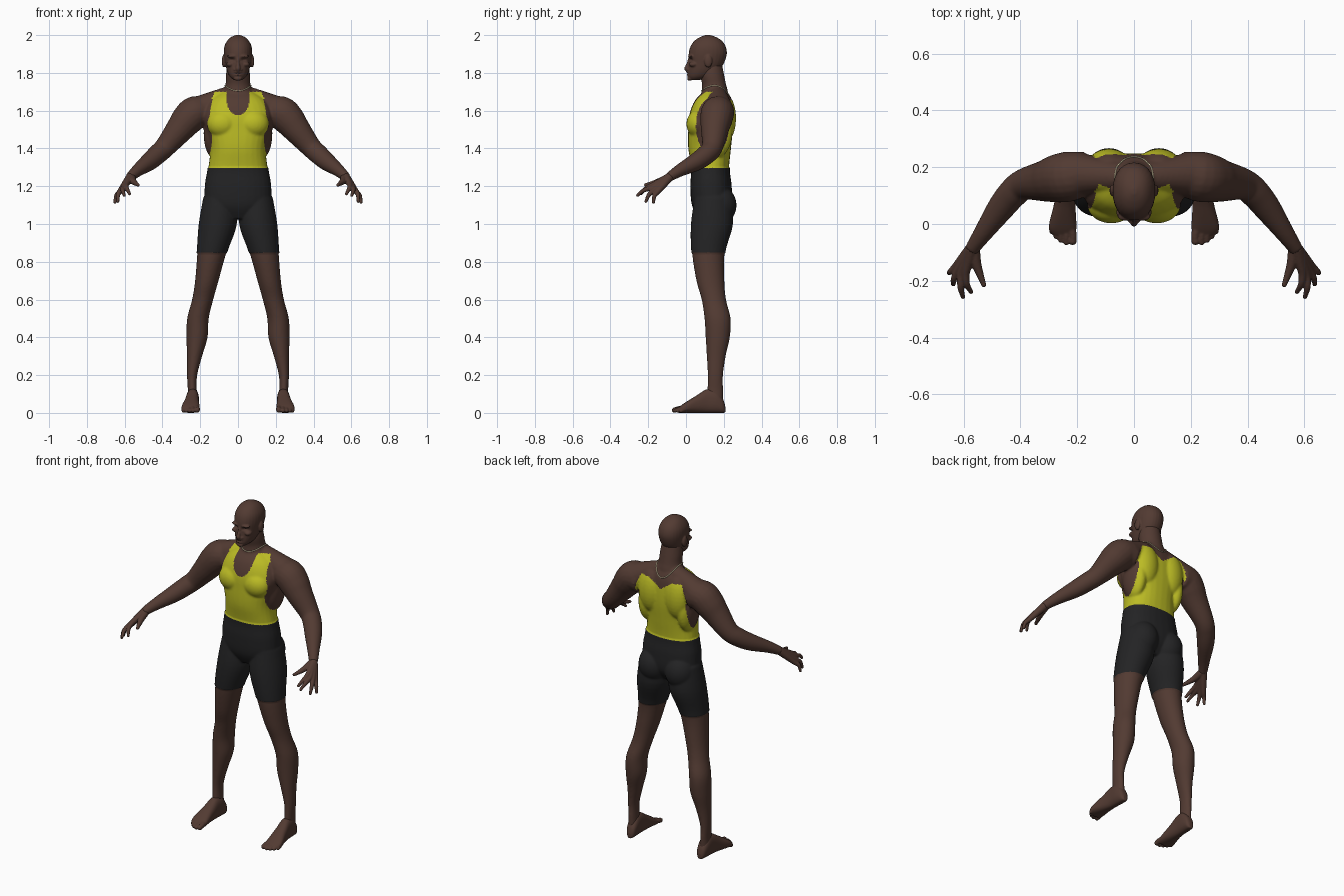
import bpy, bmesh, math
from mathutils import Vector, Matrix
from mathutils.bvhtree import BVHTree

if "Cube" in bpy.data.objects:
    bpy.data.objects.remove(bpy.data.objects["Cube"])


def material(name, rgb):
    m = bpy.data.materials.new(name)
    m.diffuse_color = (*rgb, 1)
    m.use_nodes = True
    m.node_tree.nodes["Principled BSDF"].inputs["Base Color"].default_value = m.diffuse_color
    return m


SKIN = material("dark_brown_skin", (0.085, 0.043, 0.032))
VEST = material("yellow_green_vest", (0.50, 0.50, 0.018))
SHORTS = material("black_shorts", (0.017, 0.017, 0.018))
CHAIN = material("cream_chain", (0.70, 0.62, 0.40))


def spline(rows, steps=5):
    """Smooth a list of equal-length tuples with Catmull-Rom interpolation."""
    out, n = [], len(rows)
    for i in range(n - 1):
        a, b, c, d = (rows[max(0, min(n - 1, i + k))] for k in (-1, 0, 1, 2))
        for s in range(steps):
            t = s / steps
            out.append([0.5 * (2 * q + (r - p) * t + (2 * p - 5 * q + 4 * r - w) * t * t
                               + (3 * q - p - 3 * r + w) * t ** 3)
                        for p, q, r, w in zip(a, b, c, d)])
    return out + [list(rows[-1])]


def loft(bm, rings, p=2.0, n=28):
    """Skin superellipse rings given as (centre, half axis u, half axis v)."""
    loops = []
    for c, u, v in rings:
        loop = []
        for k in range(n):
            a = 2 * math.pi * k / n
            ca, sa = math.cos(a), math.sin(a)
            loop.append(bm.verts.new(c + u * math.copysign(abs(ca) ** (2 / p), ca)
                                     + v * math.copysign(abs(sa) ** (2 / p), sa)))
        loops.append(loop)
    for a, b in zip(loops, loops[1:]):
        for k in range(n):
            bm.faces.new((a[k], a[(k + 1) % n], b[(k + 1) % n], b[k]))
    bm.faces.new(loops[0][::-1])
    bm.faces.new(loops[-1])


def stack(bm, rows, p=2.0, s=1):
    """Horizontal rings: (z, centre x, half width, front y, back y)."""
    loft(bm, [(Vector((s * cx, (y0 + y1) / 2, z)), Vector((max(w, .002), 0, 0)),
               Vector((0, (y1 - y0) / 2, 0))) for z, cx, w, y0, y1 in spline(rows)], p)


def tube(bm, pts, s=1, n=20):
    """Round limb through (x, y, z, radius)."""
    pts = spline([(s * x, y, z, r) for x, y, z, r in pts])
    rings = []
    for i, q in enumerate(pts):
        t = Vector(pts[min(i + 1, len(pts) - 1)][:3]) - Vector(pts[max(i - 1, 0)][:3])
        u = t.cross(Vector((0, 0.3, 1))).normalized()
        rings.append((Vector(q[:3]), u * q[3], t.normalized().cross(u) * q[3]))
    loft(bm, rings, n=n)


def blob(bm, c, r, s=1):
    bmesh.ops.create_uvsphere(bm, u_segments=24, v_segments=16, radius=1,
                              matrix=Matrix.Translation((s * c[0], c[1], c[2])) @ Matrix.Diagonal((*r, 1)))


def fuse(name, bm, voxel, smooth, mats):
    """Merge all overlapping volumes into one smooth skin."""
    bmesh.ops.recalc_face_normals(bm, faces=bm.faces)
    me = bpy.data.meshes.new(name)
    bm.to_mesh(me)
    bm.free()
    ob = bpy.data.objects.new(name, me)
    bpy.context.collection.objects.link(ob)
    re = ob.modifiers.new("fuse", 'REMESH')
    re.mode, re.voxel_size = 'VOXEL', voxel
    sm = ob.modifiers.new("soften", 'SMOOTH')
    sm.factor, sm.iterations = 0.5, smooth
    ob.data = bpy.data.meshes.new_from_object(ob.evaluated_get(bpy.context.evaluated_depsgraph_get()))
    ob.modifiers.clear()
    ob.data.name = name
    ob.data.materials.clear()
    for m in mats:
        ob.data.materials.append(m)
    for f in ob.data.polygons:
        f.use_smooth, f.material_index = True, 0
    return ob


# Body: torso, neck, arms and legs
bm = bmesh.new()
stack(bm, [(1.03, 0, .08, .07, .19), (1.10, 0, .165, .035, .235), (1.20, 0, .172, .027, .238),
           (1.29, 0, .158, .03, .228), (1.40, 0, .148, .012, .238), (1.50, 0, .172, .012, .248),
           (1.58, 0, .182, .018, .248), (1.65, 0, .15, .045, .240), (1.69, 0, .10, .08, .225),
           (1.71, 0, .06, .10, .21)], p=2.3)
stack(bm, [(1.64, 0, .10, .08, .225), (1.70, 0, .078, .083, .222), (1.74, 0, .066, .085, .212),
           (1.79, 0, .064, .075, .202), (1.85, 0, .055, .08, .19)])
for s in (1, -1):
    tube(bm, [(.03, .165, 1.685, .05), (.11, .17, 1.65, .06), (.20, .175, 1.60, .08)], s)
    tube(bm, [(.16, .18, 1.585, .075), (.225, .168, 1.59, .088), (.27, .16, 1.55, .085),
              (.31, .152, 1.50, .074), (.385, .14, 1.408, .056), (.425, .11, 1.37, .053),
              (.47, .055, 1.33, .048), (.53, -.03, 1.285, .034), (.572, -.09, 1.248, .025)], s)
    blob(bm, (.08, .068, 1.53), (.085, .066, .075), s)      # chest
    blob(bm, (.088, .205, 1.56), (.078, .060, .13), s)      # shoulder blade
    blob(bm, (.13, .16, 1.48), (.052, .085, .13), s)        # side of the back
    blob(bm, (.088, .172, 1.10), (.086, .092, .10), s)      # buttock
    stack(bm, [(1.14, .10, .08, .05, .235), (1.0, .107, .097, .03, .245), (.85, .138, .077, .032, .205),
               (.70, .165, .062, .055, .203), (.60, .187, .056, .083, .212), (.50, .212, .057, .098, .236),
               (.40, .217, .056, .104, .232), (.30, .230, .040, .110, .210), (.20, .243, .027, .115, .196),
               (.12, .242, .024, .113, .196), (.05, .24, .028, .11, .195)], s=s)
body = fuse("body", bm, .0065, 6, (SKIN, VEST, SHORTS))


def clothing(c):
    """0 skin, 1 vest, 2 shorts, chosen by place on the body."""
    x, y, z = abs(c.x), c.y, c.z
    if z < .85 or x > .3:
        return 0
    if z < 1.295:
        return 2
    if x > .182 or (x > .09 and ((y - .14) / .088) ** 2 + ((z - 1.52) / .15) ** 2 < 1):
        return 0
    if y < .14:
        neckline = (x / .06) ** 2 + ((min(z, 1.66) - 1.66) / .085) ** 2 < 1
        return 0 if neckline or z > 1.70 or x > .182 - max(0, z - 1.58) * .5 else 1
    top = 1.60 + .055 * min(1, x / .08)
    return 0 if z > top or x > .175 - max(0, z - 1.56) * .4 else 1


shorts_verts = set()
for f in body.data.polygons:
    f.material_index = clothing(f.center)
    if f.material_index == 2:
        shorts_verts.update(f.vertices)
normals = {i: body.data.vertices[i].normal.copy() for i in shorts_verts}
for i, nrm in normals.items():                              # raised hem and waist
    body.data.vertices[i].co += nrm * .004

# Head with brow, nose, lips, jaw and ears
bm = bmesh.new()
stack(bm, [(1.762, 0, .022, .022, .07), (1.78, 0, .043, .010, .13), (1.81, 0, .058, .010, .17),
           (1.85, 0, .068, .014, .20), (1.90, 0, .075, .014, .216), (1.94, 0, .072, .024, .210),
           (1.97, 0, .057, .045, .190), (1.99, 0, .036, .075, .158), (2.001, 0, .008, .105, .125)], p=2.15)
tube(bm, [(0, .020, 1.878, .008), (0, .010, 1.845, .010), (0, .004, 1.822, .013), (0, .014, 1.812, .010)])
blob(bm, (0, .016, 1.803), (.023, .014, .007))
blob(bm, (0, .017, 1.790), (.021, .014, .007))
blob(bm, (0, .020, 1.770), (.022, .014, .012))
for s in (1, -1):
    blob(bm, (.014, .016, 1.816), (.010, .012, .008), s)    # nostril
    blob(bm, (.028, .027, 1.888), (.030, .016, .009), s)    # brow
    blob(bm, (.042, .040, 1.845), (.020, .024, .014), s)    # cheek
    blob(bm, (.075, .118, 1.862), (.011, .021, .034), s)    # ear
head = fuse("head", bm, .004, 3, (SKIN,))
for v in head.data.vertices:                                # eye sockets and mouth line
    if v.co.y < .07:
        x, z = abs(v.co.x), v.co.z
        v.co.y += .011 * math.exp(-((x - .029) / .015) ** 2 - ((z - 1.869) / .008) ** 2)
        v.co.y += .004 * math.exp(-(x / .022) ** 4 - ((z - 1.797) / .003) ** 2)

# Hands: each finger runs from the wrist over its knuckle to the tip
FINGERS = [((.592, -.172, 1.208), (.574, -.238, 1.160)), ((.607, -.176, 1.194), (.602, -.256, 1.152)),
           ((.620, -.166, 1.181), (.636, -.212, 1.120)), ((.627, -.150, 1.170), (.651, -.172, 1.116))]
for side, s in (("left", 1), ("right", -1)):
    bm = bmesh.new()
    wrist = Vector((.570, -.085, 1.250))
    for knuckle, tip in FINGERS:
        k, t = Vector(knuckle), Vector(tip)
        mid = k.lerp(t, .5) + Vector((.006, -.006, .006))
        tube(bm, [(*wrist, .023), (*wrist.lerp(k, .5), .019), (*k, .0145), (*mid, .0115), (*t, .008)], s, 14)
        blob(bm, t, (.0085,) * 3, s)
    tube(bm, [(.562, -.085, 1.247, .02), (.556, -.135, 1.228, .018), (.542, -.178, 1.215, .013),
              (.529, -.213, 1.207, .009)], s, 14)
    blob(bm, (.529, -.213, 1.207), (.0095,) * 3, s)
    fuse(side + "_hand", bm, .0035, 3, (SKIN,))

# Feet: sole loft along y, then five toes
SOLE = [(.208, .237, .012, .035), (.195, .237, .026, .075), (.16, .239, .033, .12), (.11, .241, .034, .125),
        (.06, .245, .039, .095), (.01, .250, .047, .064), (-.02, .251, .048, .044), (-.04, .248, .036, .028)]
TOES = [(.216, -.060, .0145), (.238, -.064, .011), (.257, -.056, .0105), (.274, -.043, .010), (.289, -.026, .010)]
for side, s in (("left", 1), ("right", -1)):
    bm = bmesh.new()
    loft(bm, [(Vector((s * cx, y, h / 2)), Vector((w, 0, 0)), Vector((0, 0, h / 2)))
              for y, cx, w, h in spline(SOLE)], 2.4)
    for x, y, r in TOES:
        tube(bm, [(x * .6 + .10, y + .07, .03, r * 1.2), (x, y + .025, .022, r), (x, y, r + .001, r * .95)], s, 14)
        blob(bm, (x, y, r + .001), (r,) * 3, s)
    fuse(side + "_foot", bm, .004, 3, (SKIN,))

# Neck chain laid on the skin, dipping to a point at the back
bvh = BVHTree.FromPolygons([v.co for v in body.data.vertices], [p.vertices for p in body.data.polygons])
cu = bpy.data.curves.new("neck_chain", 'CURVE')
cu.dimensions, cu.bevel_depth, cu.bevel_resolution = '3D', .0028, 1
line = cu.splines.new('POLY')
line.points.add(47)
line.use_cyclic_u = True
for k, pt in enumerate(line.points):
    a = 2 * math.pi * k / 48
    d = Vector((math.sin(a), -math.cos(a), 0))
    z = 1.705 + .028 * d.x ** 2 - (.04 * d.y ** 4 if d.y > 0 else 0)
    hit = bvh.ray_cast(Vector((0, .15, z)), d)[0] or Vector((0, .15, z)) + d * .07
    pt.co = (*(hit + d * .0015), 1)
chain = bpy.data.objects.new("neck_chain", cu)
bpy.context.collection.objects.link(chain)
cu.materials.append(CHAIN)
